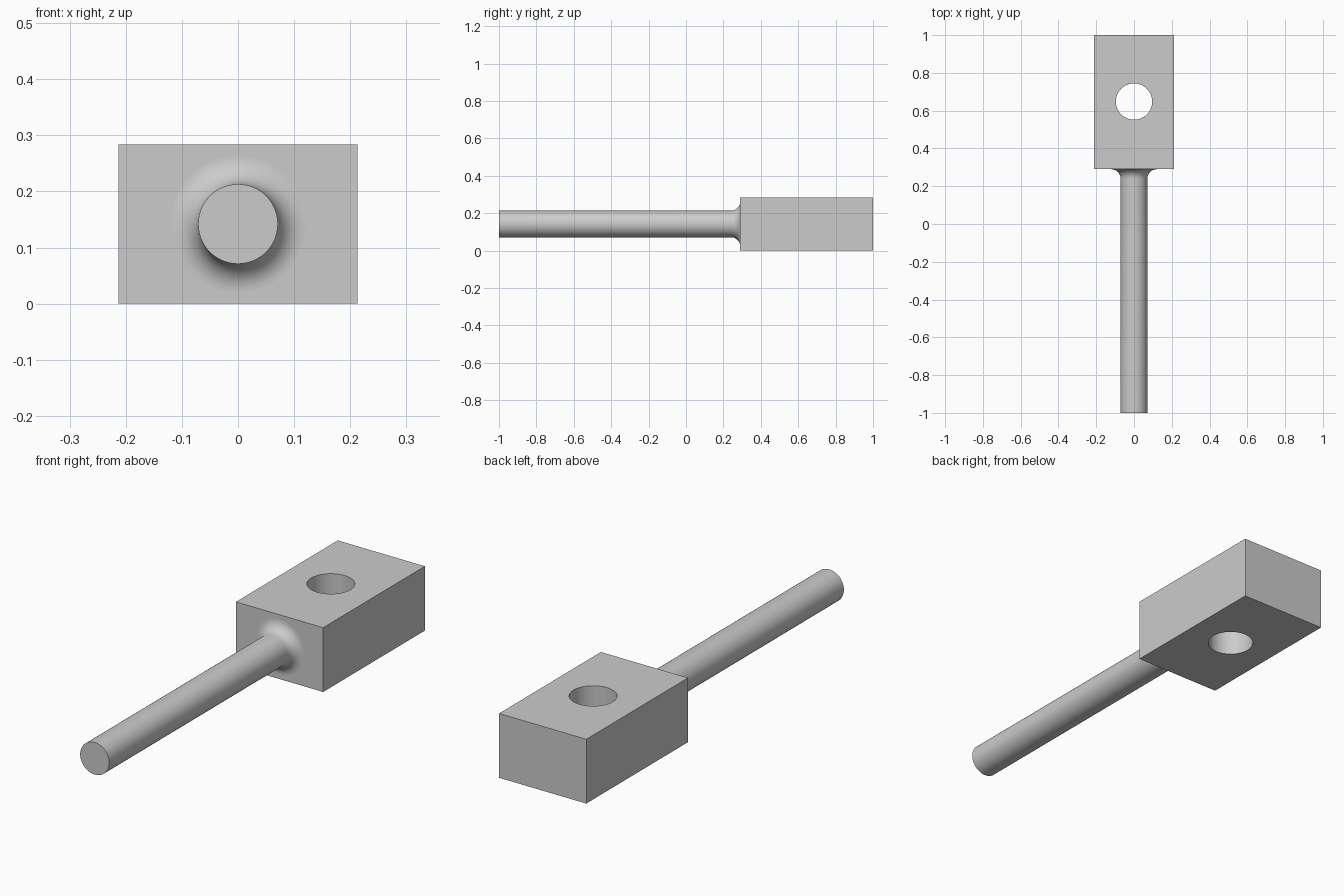
import bpy
import bmesh
import math
from mathutils import Matrix, Vector

cube = bpy.data.objects.get("Cube")
if cube:
    bpy.data.objects.remove(cube, do_unlink=True)

# Main dimensions
WIDTH, HEIGHT = 0.426, 0.284
BLOCK_FRONT, BLOCK_BACK = 0.29, 1.0
SHAFT_FRONT, SHAFT_RADIUS, FILLET = -1.0, 0.071, 0.05
HOLE_Y, HOLE_RADIUS = 0.648, 0.096
SEGMENTS = 64
MID_Z = HEIGHT / 2

grey = bpy.data.materials.new("plain grey")
grey.use_nodes = True
colour = (0.6, 0.6, 0.6, 1)
grey.diffuse_color = colour
grey.node_tree.nodes["Principled BSDF"].inputs["Base Color"].default_value = colour


def make_object(name, bm):
    bmesh.ops.recalc_face_normals(bm, faces=bm.faces)
    mesh = bpy.data.meshes.new(name)
    bm.to_mesh(mesh)
    bm.free()
    mesh.materials.append(grey)
    obj = bpy.data.objects.new(name, mesh)
    bpy.context.collection.objects.link(obj)
    return obj


def select_only(obj):
    bpy.ops.object.select_all(action="DESELECT")
    obj.select_set(True)
    bpy.context.view_layer.objects.active = obj


# Rectangular end block
bm = bmesh.new()
bmesh.ops.create_cube(bm, size=1)
bmesh.ops.scale(bm, vec=(WIDTH, BLOCK_BACK - BLOCK_FRONT, HEIGHT), verts=bm.verts)
bmesh.ops.translate(bm, vec=(0, (BLOCK_FRONT + BLOCK_BACK) / 2, MID_Z), verts=bm.verts)
block = make_object("end_block", bm)

# Vertical through hole
bm = bmesh.new()
bmesh.ops.create_cone(bm, cap_ends=True, segments=SEGMENTS, radius1=HOLE_RADIUS,
                      radius2=HOLE_RADIUS, depth=HEIGHT * 2,
                      matrix=Matrix.Translation((0, HOLE_Y, MID_Z)))
cutter = make_object("hole_cutter", bm)
cutter.hide_render = True
cut = block.modifiers.new("through_hole", "BOOLEAN")
cut.operation = "DIFFERENCE"
cut.solver = "EXACT"
cut.object = cutter
select_only(block)
bpy.ops.object.modifier_apply(modifier=cut.name)
bpy.data.objects.remove(cutter, do_unlink=True)

# Round shaft flaring through a concave fillet into the block
profile = [(0, SHAFT_FRONT), (SHAFT_RADIUS, SHAFT_FRONT)]
STEPS = 12
for i in range(STEPS + 1):
    a = math.pi / 2 * i / STEPS
    profile.append((SHAFT_RADIUS + FILLET * (1 - math.cos(a)),
                    BLOCK_FRONT - FILLET * (1 - math.sin(a))))
bm = bmesh.new()
verts = [bm.verts.new((r, y, MID_Z)) for r, y in profile]
edges = [bm.edges.new(pair) for pair in zip(verts, verts[1:])]
bmesh.ops.spin(bm, geom=verts + edges, cent=(0, 0, MID_Z), axis=Vector((0, 1, 0)),
               angle=math.tau, steps=SEGMENTS, use_merge=True)
bmesh.ops.remove_doubles(bm, verts=bm.verts, dist=1e-5)
# Close the hidden end so the normals are well defined
bmesh.ops.holes_fill(bm, edges=[e for e in bm.edges if e.is_boundary], sides=0)
shaft = make_object("shaft", bm)

for obj in (block, shaft):
    select_only(obj)
    bpy.ops.object.shade_smooth_by_angle(angle=math.radians(30))
